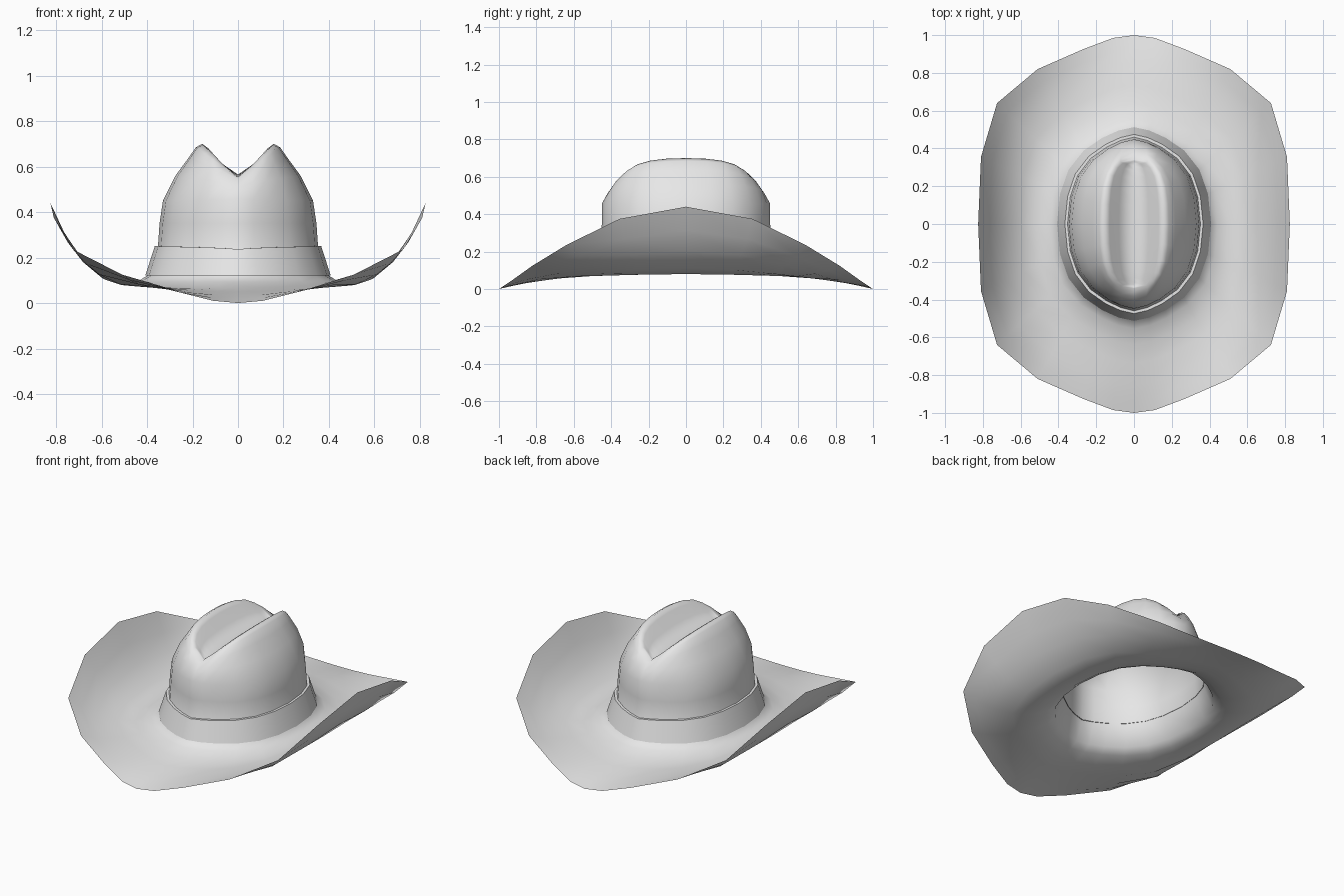
import bpy, bmesh, math

cube = bpy.data.objects.get("Cube")
if cube:
    bpy.data.objects.remove(cube, do_unlink=True)

felt = bpy.data.materials.new("grey felt")
felt.use_nodes = True
GREY = (0.8, 0.8, 0.8, 1)
felt.diffuse_color = GREY
felt.node_tree.nodes["Principled BSDF"].inputs["Base Color"].default_value = GREY

# Quarter outlines, from the side of the hat round to its front or back
OVAL = [(1, 0), (.96, .31), (.85, .56), (.65, .76), (.41, .89), (.2, .965), (0, 1)]
EDGE = [(.825, 0, .44), (.81, .355, .375), (.725, .64, .235), (.51, .82, .125),
        (.27, .925, .05), (.11, .985, .01), (0, 1, 0)]


def mirror_round(quarter):
    """Mirror a quarter outline into a closed ring, counterclockwise."""
    ring = []
    last = len(quarter) - 1
    for k in range(4 * last):
        side, step = divmod(k, last)
        x, y, z = quarter[step if side % 2 == 0 else last - step]
        ring.append((-x if side in (1, 2) else x, -y if side > 1 else y, z))
    return ring


def oval(half_x, half_y, side_z, end_z, square=1.0):
    """Oval quarter whose height runs from side_z to end_z."""
    return [(half_x * fx ** square, half_y * fy,
             end_z + (side_z - end_z) * fx ** 0.6) for fx, fy in OVAL]


def loft(name, quarters):
    bm = bmesh.new()
    rings = [[bm.verts.new(p) for p in mirror_round(q)] for q in quarters]
    for a, b in zip(rings, rings[1:]):
        for i in range(len(a)):
            j = (i + 1) % len(a)
            bm.faces.new((a[i], a[j], b[j], b[i]))
    bmesh.ops.remove_doubles(bm, verts=bm.verts, dist=0.0005)
    mesh = bpy.data.meshes.new(name)
    bm.to_mesh(mesh)
    bm.free()
    mesh.materials.append(felt)
    obj = bpy.data.objects.new(name, mesh)
    bpy.context.collection.objects.link(obj)
    return obj


def smooth(obj, degrees):
    bpy.ops.object.select_all(action="DESELECT")
    obj.select_set(True)
    bpy.context.view_layer.objects.active = obj
    bpy.ops.object.shade_smooth_by_angle(angle=math.radians(degrees))


# Brim: blends from the crown foot to the curled edge
foot = oval(.40, .505, .12, .12)
brim = []
for t, base in [(1, 0), (.86, .016), (.7, .032), (.47, .05), (.27, .065), (.1, .093), (0, .12)]:
    brim.append([(f[0] + (e[0] - f[0]) * t, f[1] + (e[1] - f[1]) * t,
                  base + e[2] * t ** 2.6) for f, e in zip(foot, EDGE)])

# Crown: walls, twin ridges and the crease between them
crown = [
    oval(.352, .455, .25, .25),
    oval(.345, .45, .35, .35),
    oval(.33, .448, .45, .46),
    oval(.275, .42, .56, .51, .9),
    oval(.22, .385, .635, .545, .75),
    oval(.185, .358, .685, .552, .6),
    oval(.157, .34, .70, .555, .5),
    oval(.13, .335, .68, .555, .5),
    oval(.08, .33, .62, .553, .5),
    oval(0, .32, .565, .55),
]
smooth(loft("hat_body", brim + crown), 80)

# Band: slightly raised strip round the foot of the crown
band = [oval(.408, .513, .12, .12), oval(.366, .474, .25, .237), oval(.35, .454, .25, .237)]
smooth(loft("hat_band", band), 40)
